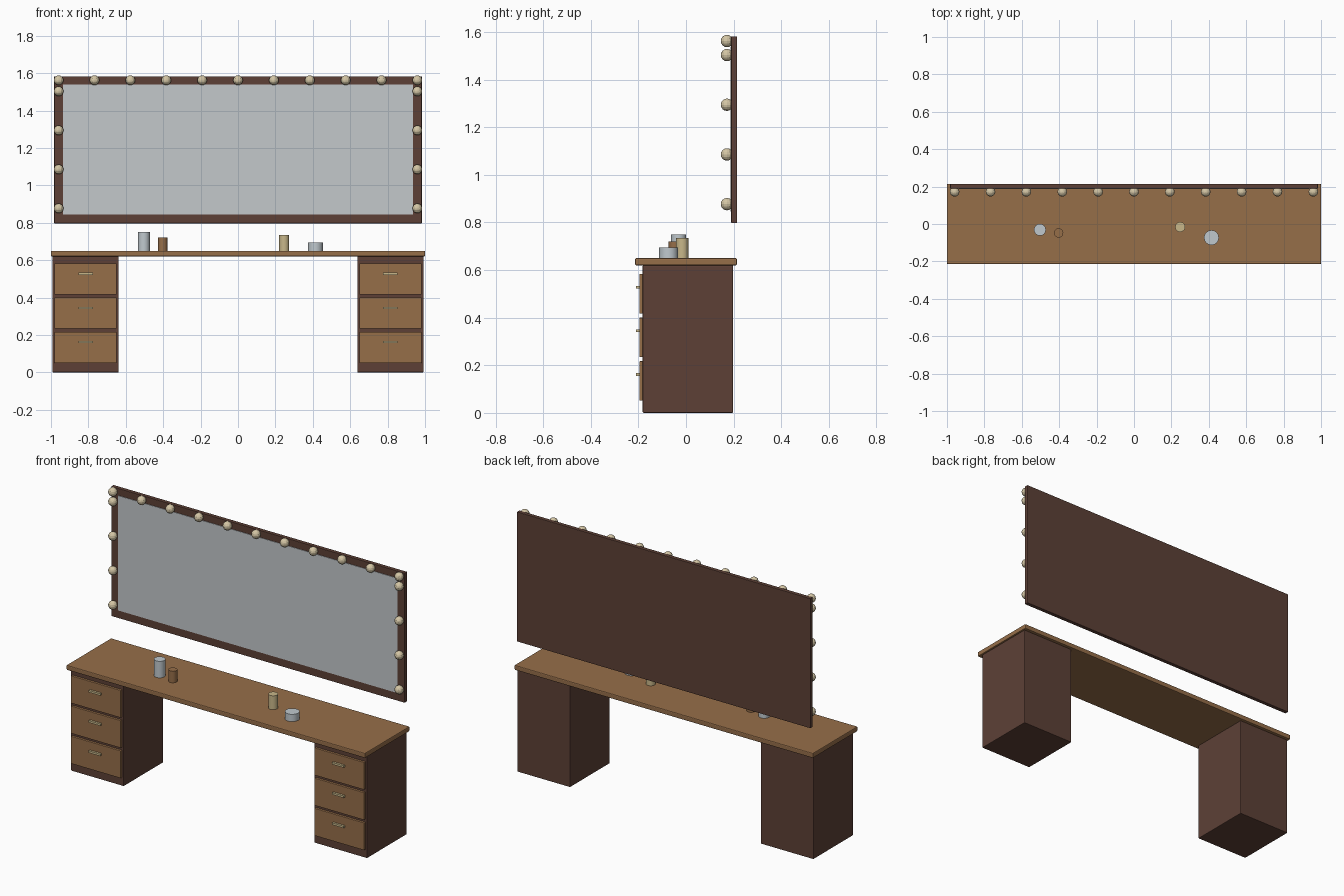
import bpy, math

if "Cube" in bpy.data.objects:
    bpy.data.objects.remove(bpy.data.objects["Cube"])


def material(name, r, g, b):
    # convert 0-255 display values to linear
    lin = [((c / 255 + 0.055) / 1.055) ** 2.4 for c in (r, g, b)]
    m = bpy.data.materials.new(name)
    m.diffuse_color = (*lin, 1)
    m.use_nodes = True
    m.node_tree.nodes["Principled BSDF"].inputs["Base Color"].default_value = m.diffuse_color
    return m


WOOD = material("warm_wood", 150, 110, 73)
DARK = material("dark_wood", 93, 64, 54)
GLASS = material("mirror_silver", 195, 200, 203)
BULB = material("bulb_cream", 212, 198, 165)
BRASS = material("pale_brass", 200, 183, 138)
WHITE = material("jar_white", 192, 201, 206)


def finish(name, mat):
    ob = bpy.context.object
    ob.name = name
    ob.data.materials.append(mat)
    return ob


def box(name, mat, x, y, z, bevel=0):
    # x, y, z are (low, high) ranges
    r = (x, y, z)
    bpy.ops.mesh.primitive_cube_add(size=1, location=[(a + b) / 2 for a, b in r])
    ob = finish(name, mat)
    ob.scale = [b - a for a, b in r]
    bpy.ops.object.transform_apply(location=False, rotation=False, scale=True)
    if bevel:
        mod = ob.modifiers.new("soft_edge", 'BEVEL')
        mod.width = bevel
        mod.segments = 2
    return ob


def jar(name, mat, x, y, r, h, top=0.65):
    bpy.ops.mesh.primitive_cylinder_add(vertices=16, radius=r, depth=h,
                                        location=(x, y, top + h / 2))
    finish(name, mat)
    bpy.ops.object.shade_smooth_by_angle(angle=math.radians(30))


# Desk top
box("desk_top", WOOD, (-1, 1), (-0.214, 0.214), (0.62, 0.65), 0.005)

# Drawer cabinets with three fronts and handles each
for side, cx in (("left", -0.815), ("right", 0.815)):
    box(side + "_cabinet", DARK, (cx - 0.177, cx + 0.177), (-0.182, 0.198), (0, 0.62), 0.004)
    for i in range(3):
        z = 0.134 + i * 0.183
        box(f"{side}_drawer_{i + 1}", WOOD, (cx - 0.166, cx + 0.166),
            (-0.196, -0.18), (z - 0.083, z + 0.083), 0.002)
        box(f"{side}_handle_{i + 1}", BRASS, (cx - 0.039, cx + 0.039),
            (-0.209, -0.195), (z + 0.022, z + 0.034))

# Mirror panel and glass
box("mirror_frame", DARK, (-0.983, 0.983), (0.19, 0.214), (0.797, 1.582), 0.002)
box("mirror_glass", GLASS, (-0.936, 0.936), (0.187, 0.191), (0.845, 1.54))

# Bulbs along the top and down both sides
spots = [(-0.959 + i * 0.1918, 1.562) for i in range(11)]
spots += [(sx * 0.959, 0.877 + i * 0.2087) for sx in (-1, 1) for i in range(4)]
for i, (x, z) in enumerate(spots):
    bpy.ops.mesh.primitive_uv_sphere_add(segments=12, ring_count=8, radius=0.026,
                                         location=(x, 0.172, z))
    finish(f"bulb_{i + 1}", BULB)

# Bottles and jars on the desk
jar("tall_bottle", WHITE, -0.503, -0.031, 0.032, 0.10)
jar("brush_cup", WOOD, -0.403, -0.048, 0.025, 0.07)
jar("perfume_bottle", BRASS, 0.247, -0.016, 0.027, 0.084)
jar("cream_jar", WHITE, 0.414, -0.073, 0.04, 0.044)
